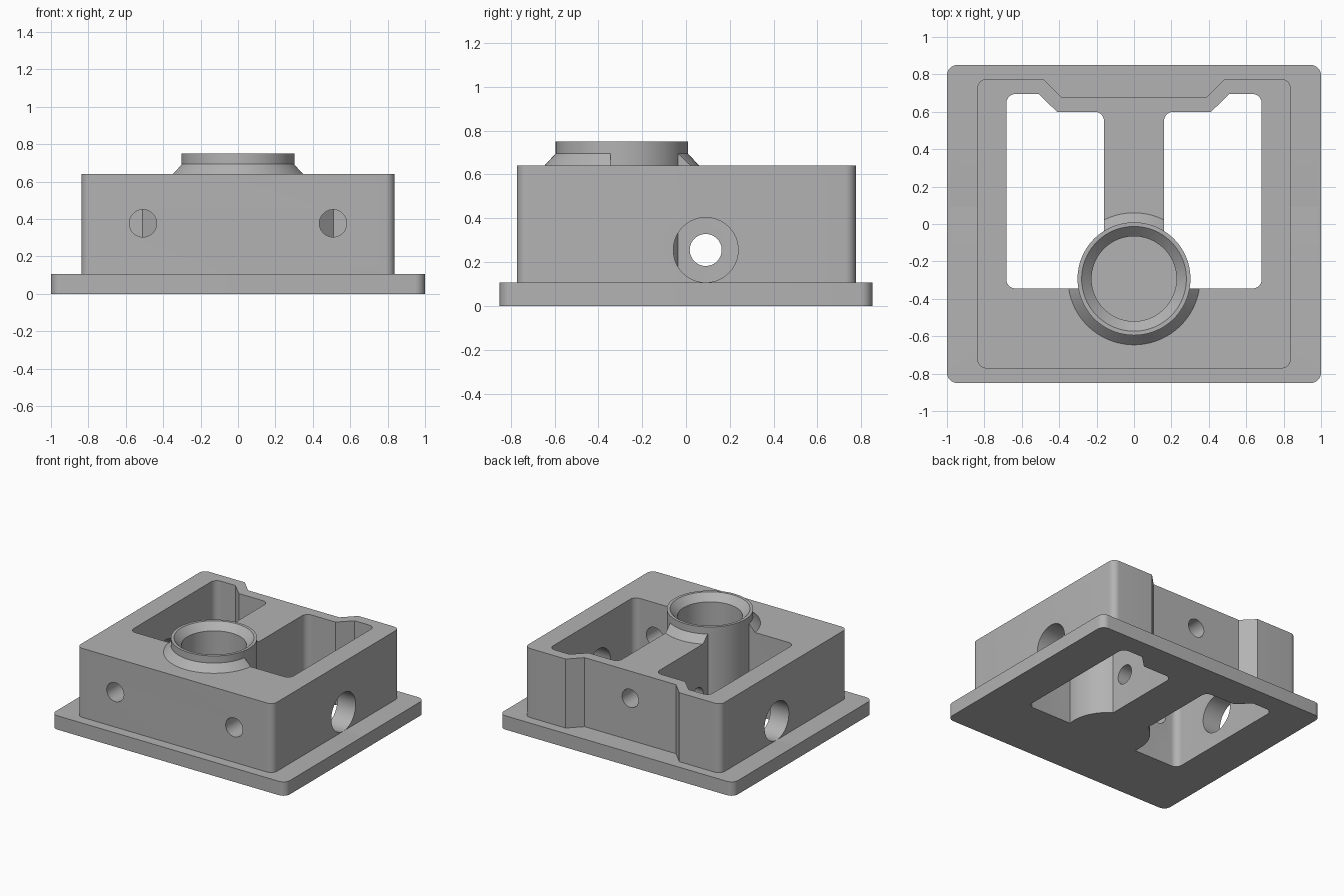
import bpy, bmesh, math
from mathutils import Vector

if "Cube" in bpy.data.objects:
    bpy.data.objects.remove(bpy.data.objects["Cube"])

grey = bpy.data.materials.new("plain grey")
grey.diffuse_color = (0.45, 0.45, 0.45, 1)
grey.use_nodes = True
grey.node_tree.nodes["Principled BSDF"].inputs["Base Color"].default_value = grey.diffuse_color


def make(name, bm):
    bmesh.ops.recalc_face_normals(bm, faces=bm.faces)
    me = bpy.data.meshes.new(name)
    bm.to_mesh(me)
    bm.free()
    me.materials.append(grey)
    ob = bpy.data.objects.new(name, me)
    bpy.context.collection.objects.link(ob)
    return ob


def prism(name, corners, z0, z1, steps=8):
    """Extrude an outline of (x, y, fillet radius) corners."""
    pts = []
    for i, (x, y, r) in enumerate(corners):
        p = Vector((x, y))
        if r == 0:
            pts.append(p)
            continue
        a = (Vector(corners[i - 1][:2]) - p).normalized()
        b = (Vector(corners[(i + 1) % len(corners)][:2]) - p).normalized()
        c = p + (a + b) * r            # fillets are only used on square corners
        for k in range(steps + 1):
            t = k / steps * math.pi / 2
            pts.append(c - b * r * math.cos(t) - a * r * math.sin(t))
    bm = bmesh.new()
    face = bm.faces.new([bm.verts.new((p.x, p.y, z0)) for p in pts])
    top = bmesh.ops.extrude_face_region(bm, geom=[face])
    bmesh.ops.translate(bm, vec=(0, 0, z1 - z0),
                        verts=[v for v in top["geom"] if isinstance(v, bmesh.types.BMVert)])
    return make(name, bm)


def lathe(name, profile, at=(0, 0, 0), axis="Z", n=96):
    """Solid of revolution from (radius, height) rings."""
    bm = bmesh.new()
    rings = []
    for r, h in profile:
        rings.append([bm.verts.new((r * math.cos(2 * math.pi * k / n),
                                    r * math.sin(2 * math.pi * k / n), h)) for k in range(n)])
    for lo, hi in zip(rings, rings[1:]):
        for k in range(n):
            j = (k + 1) % n
            bm.faces.new((lo[k], lo[j], hi[j], hi[k]))
    bm.faces.new(rings[0])
    bm.faces.new(rings[-1])
    ob = make(name, bm)
    turn = {"X": (0, math.pi / 2, 0), "Y": (-math.pi / 2, 0, 0), "Z": (0, 0, 0)}
    ob.rotation_euler = turn[axis]
    ob.location = at
    return ob


def combine(target, tool, op):
    mod = target.modifiers.new("bool", "BOOLEAN")
    mod.operation, mod.solver, mod.object = op, "EXACT", tool
    bpy.context.view_layer.update()
    bpy.context.view_layer.objects.active = target
    bpy.ops.object.modifier_apply(modifier=mod.name)
    bpy.data.objects.remove(tool, do_unlink=True)


# Base flange and main block with a shallow recess along the back
housing = prism("housing", [(-1, -.85, .055), (1, -.85, .055),
                            (1, .85, .055), (-1, .85, .055)], 0, .107)
block = prism("block", [(-.838, -.772, .05), (.838, -.772, .05), (.838, .775, .05),
                        (.485, .775, 0), (.39, .68, 0), (-.39, .68, 0),
                        (-.485, .775, 0), (-.838, .775, .05)], .05, .64)
combine(housing, block, "UNION")

# Sloped skirt around the boss
BY = -.293
combine(housing, lathe("skirt", [(.353, .5), (.353, .64), (.302, .695)], (0, BY, 0)), "UNION")

# Two open pockets leaving a central web
for s in (-1, 1):
    outline = [(.16 * s, -.345, 0), (.683 * s, -.345, .05), (.683 * s, .695, .05),
               (.51 * s, .695, 0), (.412 * s, .6, 0), (.16 * s, .6, .05)]
    combine(housing, prism("pocket", outline, -.2, 1), "DIFFERENCE")

# Round boss, then its blind bore with a tapered mouth
combine(housing, lathe("boss", [(.302, 0), (.302, .75)], (0, BY, 0)), "UNION")
combine(housing, lathe("bore", [(.227, .107), (.227, .697), (.28, .75), (.33, .80)],
                       (0, BY, 0)), "DIFFERENCE")

# Large holes in the side walls, small cross hole through the web
for s in (-1, 1):
    combine(housing, lathe("side_hole", [(.148, -.2), (.148, .2)],
                           (.78 * s, .09, .255), "X", 64), "DIFFERENCE")
    # Front wall holes
    combine(housing, lathe("front_hole", [(.073, -.3), (.073, .3)],
                           (.508 * s, -.6, .377), "Y", 48), "DIFFERENCE")
combine(housing, lathe("web_hole", [(.073, -.3), (.073, .3)],
                       (0, .09, .255), "X", 48), "DIFFERENCE")
# Hole from the back recess along the web into the bore
combine(housing, lathe("back_hole", [(.07, -.5), (.07, .5)],
                       (0, .3, .43), "Y", 48), "DIFFERENCE")

bpy.ops.object.select_all(action="DESELECT")
housing.select_set(True)
bpy.context.view_layer.objects.active = housing
bpy.ops.object.shade_smooth_by_angle(angle=math.radians(25))
